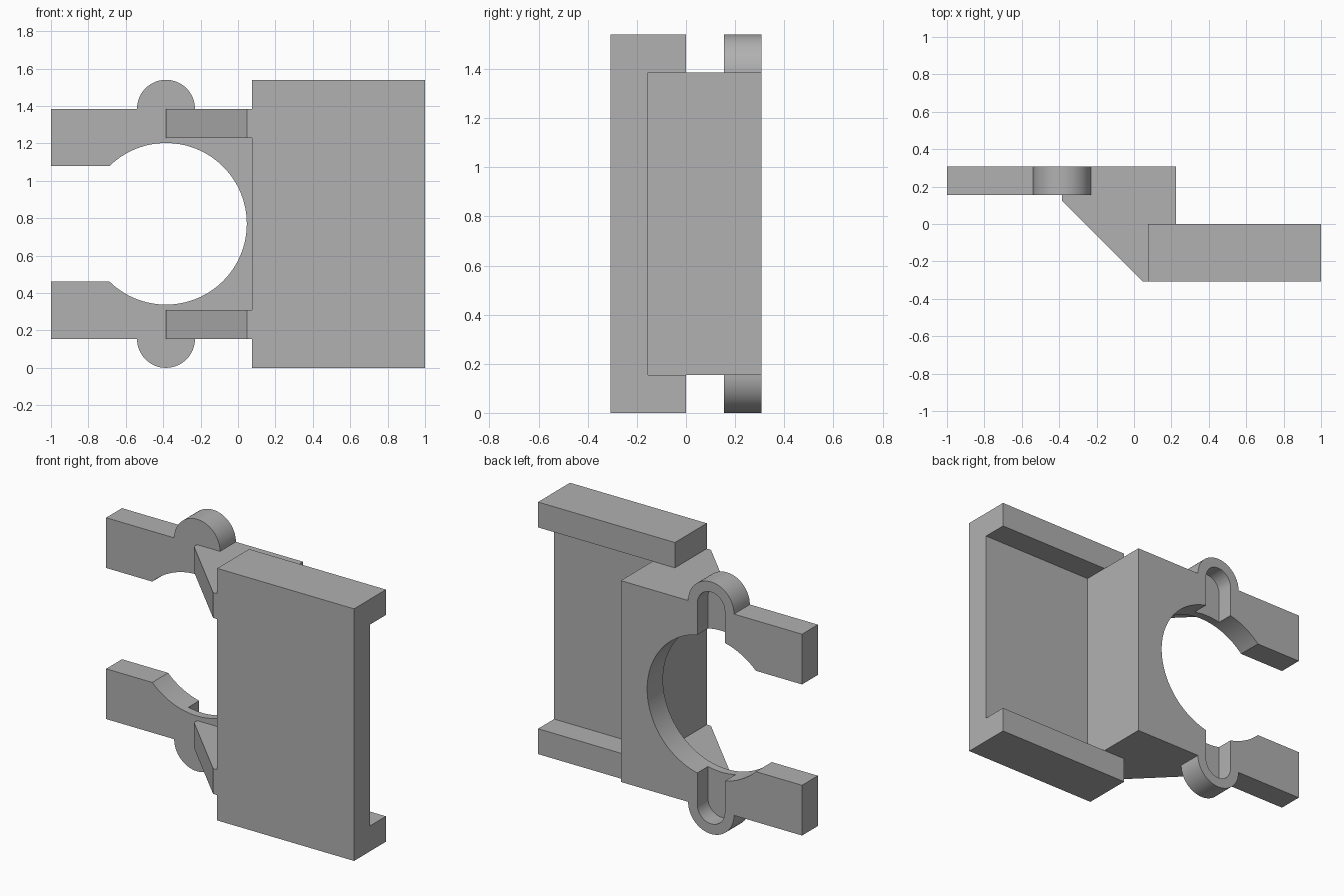
import bpy, bmesh, math

cube = bpy.data.objects.get("Cube")
if cube:
    bpy.data.objects.remove(cube, do_unlink=True)

grey = bpy.data.materials.new("plain_grey")
grey.use_nodes = True
colour = (0.44, 0.44, 0.44, 1)
grey.diffuse_color = colour
grey.node_tree.nodes["Principled BSDF"].inputs["Base Color"].default_value = colour

HEIGHT = 1.54
MID = HEIGHT / 2
STEP = 0.155            # shared thickness of flanges, arms and web
TOP = HEIGHT - STEP
DEPTH = 0.308           # half of the total depth
RING_X = -0.385


def prism(name, outline, start, end, axis):
    """Extrude a 2D outline along x (y,z), y (x,z) or z (x,y)."""
    place = {"x": lambda a, b, t: (t, a, b),
             "y": lambda a, b, t: (a, t, b),
             "z": lambda a, b, t: (a, b, t)}[axis]
    bm = bmesh.new()
    lower = [bm.verts.new(place(a, b, start)) for a, b in outline]
    upper = [bm.verts.new(place(a, b, end)) for a, b in outline]
    bm.faces.new(lower)
    bm.faces.new(upper)
    for i in range(len(outline)):
        j = (i + 1) % len(outline)
        bm.faces.new((lower[i], lower[j], upper[j], upper[i]))
    bmesh.ops.recalc_face_normals(bm, faces=bm.faces)
    mesh = bpy.data.meshes.new(name)
    bm.to_mesh(mesh)
    bm.free()
    obj = bpy.data.objects.new(name, mesh)
    bpy.context.collection.objects.link(obj)
    mesh.materials.append(grey)
    return obj


def arc(cx, cz, r, a0, a1, n):
    return [(cx + r * math.cos(a0 + (a1 - a0) * i / n),
             cz + r * math.sin(a0 + (a1 - a0) * i / n)) for i in range(n + 1)]


def flip(points):
    return [(x, HEIGHT - z) for x, z in reversed(points)]


# Channel: front web with a flange at top and bottom
prism("front_channel", [(-DEPTH, 0), (0, 0), (0, STEP), (-STEP, STEP),
                        (-STEP, TOP), (0, TOP), (0, HEIGHT), (-DEPTH, HEIGHT)],
      0.075, 1.0, "x")

# Block joining the channel to the clamp plate
prism("connecting_block", [(0.075, -STEP), (0.225, -STEP), (0.225, STEP), (0.075, STEP)],
      STEP, TOP, "z")

# Clamp plate: two arms around an open ring, with round lugs
half_slot = 0.308
bore = 0.432
opening = math.pi - math.asin(half_slot / bore)
upper = [(0.225, TOP)]
upper += arc(RING_X, TOP, STEP, 0, math.pi, 32)
upper += [(-1, TOP), (-1, MID + half_slot)]
upper += arc(RING_X, MID, bore, opening, 0, 48)
clamp = prism("clamp_plate", upper + flip(upper)[1:], STEP, DEPTH, "y")

# Rounded pockets cut into the back of the lugs, open to the ring
pocket = arc(RING_X, TOP, 0.093, 0, math.pi, 24)
pocket += [(RING_X - 0.093, 1.1), (RING_X + 0.093, 1.1)]
for name, outline in (("upper_pocket", pocket), ("lower_pocket", flip(pocket))):
    cutter = prism(name, outline, 0.205, 0.4, "y")
    cutter.hide_render = True
    cut = clamp.modifiers.new(name, "BOOLEAN")
    cut.operation = "DIFFERENCE"
    cut.solver = "EXACT"
    cut.object = cutter
    bpy.context.view_layer.objects.active = clamp
    bpy.ops.object.modifier_apply(modifier=name)
    bpy.data.objects.remove(cutter, do_unlink=True)

# Sloping gussets bracing the arms
brace = [(RING_X, STEP), (RING_X, 0.125), (0.047, -DEPTH), (0.075, -DEPTH), (0.075, STEP)]
prism("lower_gusset", brace, STEP, 2 * STEP, "z")
prism("upper_gusset", brace, TOP - STEP, TOP, "z")

# Smooth the curved walls only
bpy.ops.object.select_all(action="DESELECT")
clamp.select_set(True)
bpy.context.view_layer.objects.active = clamp
bpy.ops.object.shade_smooth_by_angle(angle=math.radians(30))
